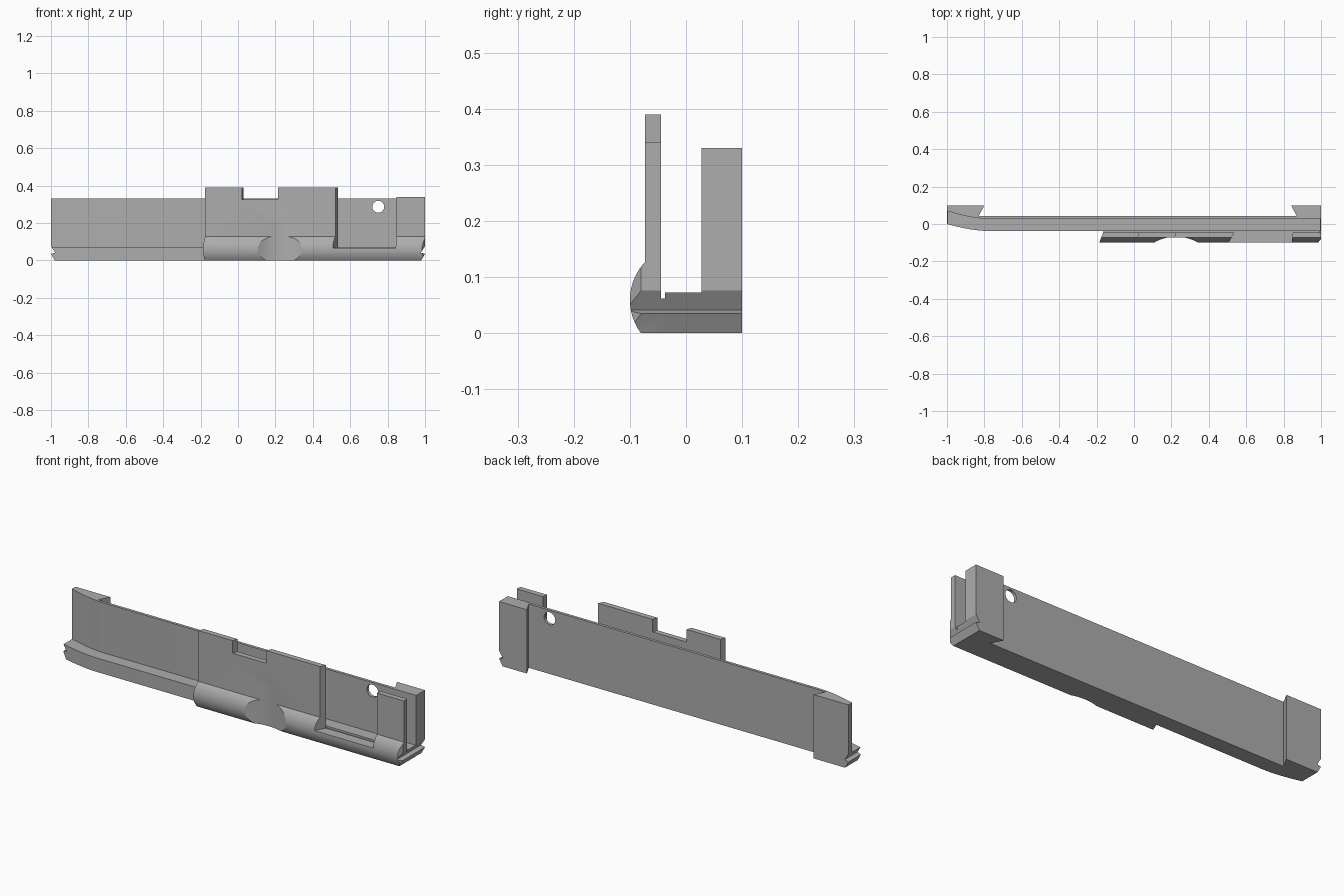
import bpy, bmesh, math
from mathutils import Vector

if "Cube" in bpy.data.objects:
    bpy.data.objects.remove(bpy.data.objects["Cube"])

grey = bpy.data.materials.new("steel grey")
grey.use_nodes = True
grey.diffuse_color = (0.42, 0.42, 0.42, 1)
grey.node_tree.nodes["Principled BSDF"].inputs["Base Color"].default_value = (0.42, 0.42, 0.42, 1)


def prism(name, outline, low, high, axis="Z"):
    """Extrude a 2D outline along an axis: xy along Z, xz along Y, yz along X."""
    place = {"Z": lambda a, b, t: (a, b, t),
             "Y": lambda a, b, t: (a, t, b),
             "X": lambda a, b, t: (t, a, b)}[axis]
    step = Vector(place(0, 0, high - low))
    bm = bmesh.new()
    face = bm.faces.new([bm.verts.new(place(a, b, low)) for a, b in outline])
    ext = bmesh.ops.extrude_face_region(bm, geom=[face])
    verts = [g for g in ext["geom"] if isinstance(g, bmesh.types.BMVert)]
    bmesh.ops.translate(bm, verts=verts, vec=step)
    bmesh.ops.recalc_face_normals(bm, faces=bm.faces)
    mesh = bpy.data.meshes.new(name)
    bm.to_mesh(mesh)
    bm.free()
    mesh.materials.append(grey)
    obj = bpy.data.objects.new(name, mesh)
    bpy.context.collection.objects.link(obj)
    return obj


def circle(x, y, r, n=32):
    return [(x + r * math.cos(i * math.tau / n), y + r * math.sin(i * math.tau / n))
            for i in range(n)]


def combine(obj, tool, operation="DIFFERENCE"):
    tool.hide_render = True
    mod = obj.modifiers.new(operation.title(), "BOOLEAN")
    mod.object, mod.operation, mod.solver = tool, operation, "EXACT"
    bpy.context.view_layer.objects.active = obj
    bpy.ops.object.modifier_apply(modifier=mod.name)
    bpy.data.objects.remove(tool)


def swept_front(y, depth):
    """Front edge that sweeps back at the right-hand end."""
    xs = [-1 + 0.03 * i for i in range(8)]
    return [(x, y + depth * ((-0.79 - x) / 0.21) ** 1.6) for x in xs] + [(1, y)]


# Shared back outline with the two dovetail end blocks
back = [(1, 0.1), (0.84, 0.1), (0.87, 0.043), (-0.83, 0.043), (-0.8, 0.1), (-1, 0.1)]

# Rail: low ledge and tall thin wall
rail = prism("rail", swept_front(-0.037, 0.037) + back, 0, 0.072)
combine(rail, prism("wall", swept_front(0.028, 0.042) + back, 0.03, 0.33), "UNION")
combine(rail, prism("hole_cutter", circle(0.75, 0.287, 0.032), -0.2, 0.2, "Y"))

# Front guard: upright plate over a rounded bulge
arc = [math.radians(136.2 + 80.9 * i / 16) for i in range(17)]
bulge = [(-0.002 + 0.098 * math.cos(a), 0.059 + 0.098 * math.sin(a)) for a in arc]
guard = prism("front_guard",
              [(-0.045, 0.39), (-0.073, 0.39)] + bulge +
              [(-0.03, 0), (-0.03, 0.062), (-0.045, 0.062)], -0.2, 1, "X")

# Guard cuts in plan: slanted end, open bay, top notch, lowered end, corner, thumb scallop
for outline, low, high in (
        ([(-0.3, -0.2), (-0.225, -0.2), (-0.155, -0.02), (-0.3, -0.02)], -0.1, 0.5),
        ([(0.454, -0.2), (0.538, -0.04), (0.85, -0.04), (0.832, -0.2)], 0.065, 0.5),
        ([(0.018, -0.08), (0.03, -0.04), (0.225, -0.04), (0.213, -0.08)], 0.325, 0.5),
        ([(0.8, -0.2), (1.1, -0.2), (1.1, 0), (0.8, 0)], 0.34, 0.5),
        ([(0.98, -0.105), (1.1, -0.105), (1.1, -0.08), (1, -0.08)], -0.1, 0.128),
        (circle(0.225, -0.303, 0.235, 96), -0.1, 0.2)):
    combine(guard, prism("guard_cutter", outline, low, high))

# Undercut teeth on both ends of the base
for side, parts in ((1, (rail, guard)), (-1, (rail,))):
    tooth = [(0.977, -0.01), (0.98, 0), (1, 0.035), (0.978, 0.041), (1, 0.076), (1.1, 0.076), (1.1, -0.01)]
    for part in parts:
        combine(part, prism("tooth_cutter", [(side * x, z) for x, z in tooth], -0.3, 0.3, "Y"))

# Shade curved faces smoothly while keeping edges sharp
for obj in (rail, guard):
    bpy.ops.object.select_all(action="DESELECT")
    obj.select_set(True)
    bpy.context.view_layer.objects.active = obj
    bpy.ops.object.shade_smooth_by_angle(angle=math.radians(25))
